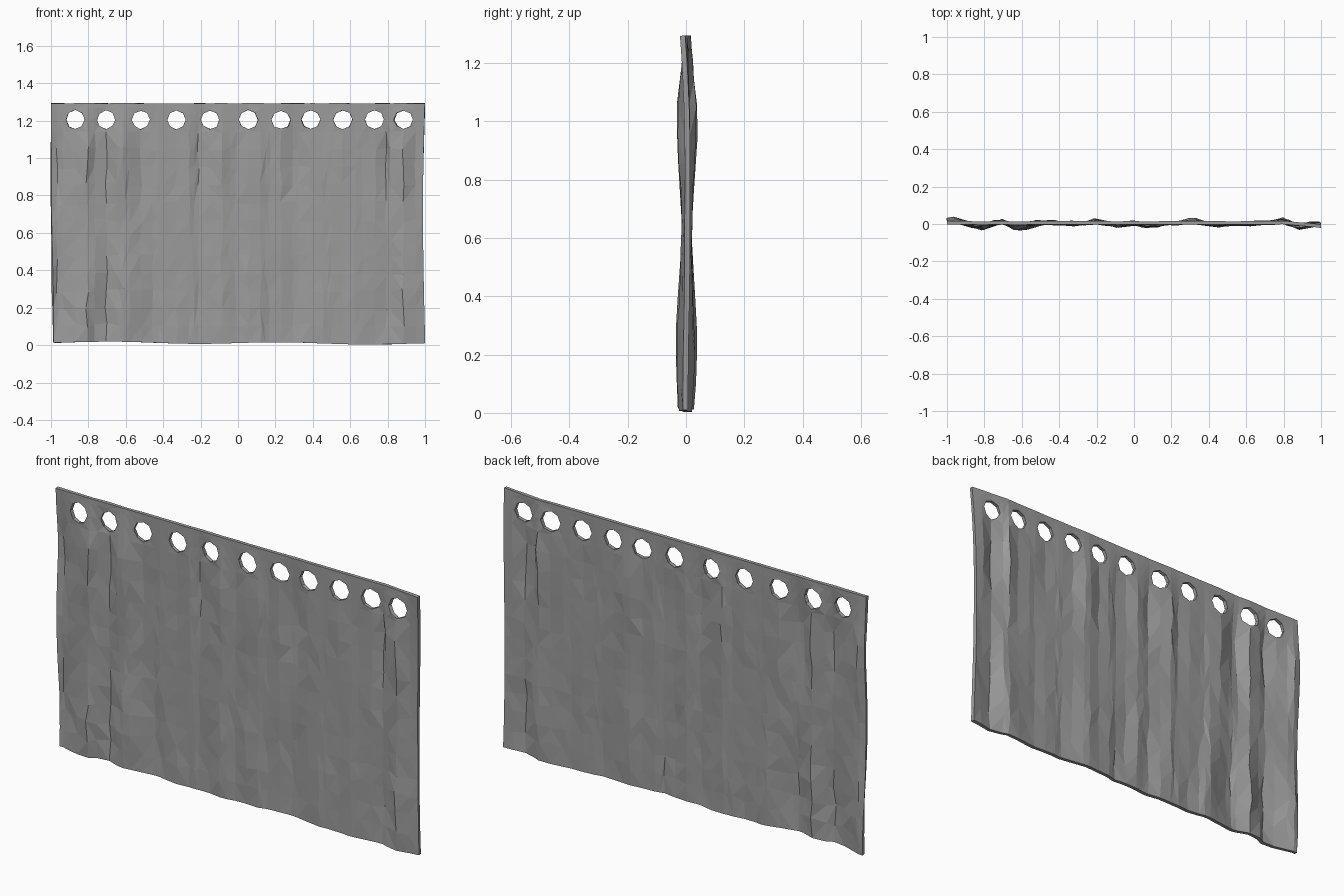
import bpy, bmesh, math, random

random.seed(4)
if "Cube" in bpy.data.objects:
    bpy.data.objects.remove(bpy.data.objects["Cube"], do_unlink=True)

HOLES = [-0.87, -0.705, -0.52, -0.33, -0.15, 0.055, 0.23, 0.39, 0.56, 0.73, 0.885]
HOLE_Z, HOLE_R, CELL = 1.205, 0.05, 0.064
TOP, THICK, ROWS = 1.293, 0.018, 12

# Fold centres and depths across the width
FOLDS = [(-0.97, 0.024), (-0.81, -0.032), (-0.74, 0.024), (-0.63, -0.032), (-0.47, 0.008),
         (-0.2, 0.016), (-0.1, -0.012), (0.1, -0.014), (0.3, 0.018), (0.5, -0.008),
         (0.78, 0.028), (0.86, -0.03)]


def fold_strength(z):
    """Folds fade at the top edge and pinch in at mid height."""
    wave = 0.68 + 0.32 * math.cos((z - 0.2) * math.tau / 0.85)
    return wave * min(1, 0.12 + max(0, TOP - z) * 3.2)


def drape(x, z, jitter=0.0):
    """Place a point of the flat sheet on the hanging cloth."""
    s = fold_strength(z)
    drift = x + 0.025 * math.sin(3.5 * z + 4 * x) * min(1, TOP - z)
    y = sum(d * math.exp(-((drift - c) / 0.05) ** 2) for c, d in FOLDS) * s
    y += 0.005 * s * math.sin(38 * drift + 2 * z)
    y += 0.006 * z / TOP - 0.018 * max(0, x - 0.85) / 0.15 * (z / TOP) ** 6
    low = max(0, 1 - z / 0.4)
    z += low * (0.011 + 0.005 * math.sin(7 * x) - 0.004 * x)
    side = math.sin(math.pi * min(1, z / TOP))
    if x > 0.97:
        x -= 0.012 * side
    if x < -0.97:
        x += 0.013 * max(0, 1 - z / 0.8)
    return (x + random.uniform(-jitter, jitter),
            y + random.uniform(-jitter, jitter) * 0.25,
            z + random.uniform(-jitter, jitter) * 1.5)


# Column lines: three per eyelet, more in the wide gaps
cols = [-1.0]
for hx in HOLES:
    left = hx - CELL
    if left - cols[-1] > 0.042:
        cols.append((left + cols[-1]) / 2)
    cols += [left, hx, hx + CELL]
cols.append(1.0)
rows = [(HOLE_Z - CELL) * j / ROWS for j in range(ROWS + 1)]
rows += [HOLE_Z, HOLE_Z + CELL, TOP]

# Sheet grid, leaving the eyelet cells open
bm = bmesh.new()
grid = {}
for i, x in enumerate(cols):
    for j, z in enumerate(rows):
        inner = 0 < i < len(cols) - 1 and 0 < j < ROWS
        centre = x in HOLES and j == ROWS + 1
        if not centre:
            grid[i, j] = bm.verts.new(drape(x, z, 0.008 if inner else 0))
for i in range(len(cols) - 1):
    for j in range(len(rows) - 1):
        corners = [(i, j), (i + 1, j), (i + 1, j + 1), (i, j + 1)]
        if all(c in grid for c in corners):
            bm.faces.new([grid[c] for c in corners])

# Octagonal eyelets joined to the grid around them
RING = [(1, 0), (1, 1), (0, 1), (-1, 1), (-1, 0), (-1, -1), (0, -1), (1, -1)]
for hx in HOLES:
    i, j = cols.index(hx), ROWS + 1
    outer = [grid[i + a, j + b] for a, b in RING]
    rim = []
    for k in range(8):
        ang = k * math.tau / 8
        rim.append(bm.verts.new(drape(hx + HOLE_R * math.cos(ang),
                                      HOLE_Z + HOLE_R * math.sin(ang), 0.002)))
    for k in range(8):
        n = (k + 1) % 8
        bm.faces.new([rim[k], outer[k], outer[n], rim[n]])

bmesh.ops.recalc_face_normals(bm, faces=bm.faces)
bmesh.ops.triangulate(bm, faces=bm.faces, quad_method='SHORT_EDGE')
mesh = bpy.data.meshes.new("curtain")
bm.to_mesh(mesh)
bm.free()
curtain = bpy.data.objects.new("curtain", mesh)
bpy.context.collection.objects.link(curtain)

# Cloth thickness
solid = curtain.modifiers.new("cloth_thickness", 'SOLIDIFY')
solid.thickness = THICK
solid.offset = 0

# Grey cloth
grey = bpy.data.materials.new("grey cloth")
grey.use_nodes = True
colour = (0.33, 0.33, 0.33, 1)
grey.diffuse_color = colour
grey.node_tree.nodes["Principled BSDF"].inputs["Base Color"].default_value = colour
mesh.materials.append(grey)
